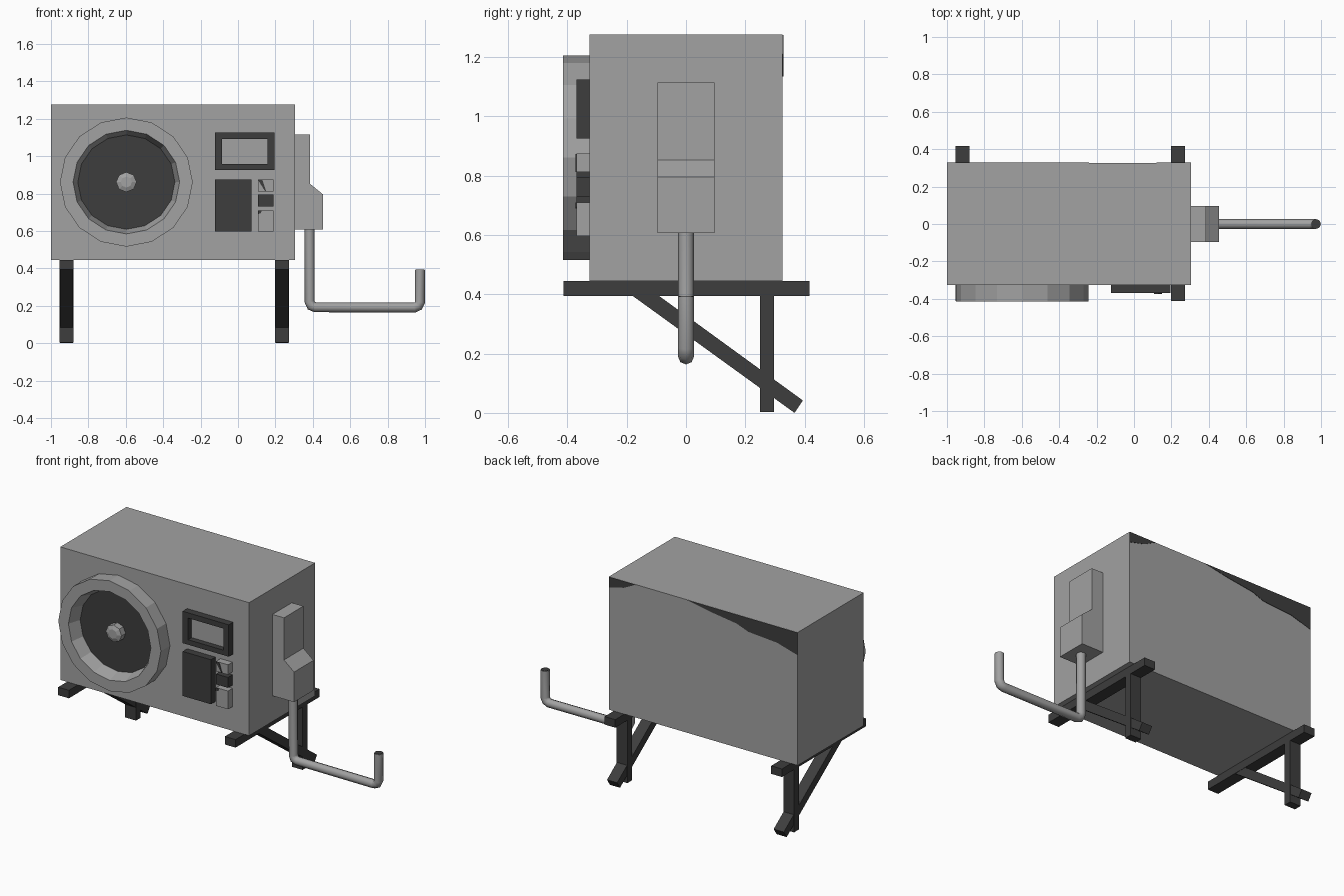
import bpy, bmesh, math
from mathutils import Vector

if "Cube" in bpy.data.objects:
    bpy.data.objects.remove(bpy.data.objects["Cube"])


def material(name, value):
    m = bpy.data.materials.new(name)
    m.diffuse_color = (value, value, value, 1)
    m.use_nodes = True
    m.node_tree.nodes["Principled BSDF"].inputs["Base Color"].default_value = m.diffuse_color
    return m


GREY = material("light grey metal", 0.36)
DARK = material("dark metal", 0.047)


def finish(name, bm, mat):
    bmesh.ops.recalc_face_normals(bm, faces=bm.faces)
    me = bpy.data.meshes.new(name)
    bm.to_mesh(me)
    bm.free()
    me.materials.append(mat)
    ob = bpy.data.objects.new(name, me)
    bpy.context.collection.objects.link(ob)
    return ob


def prism(name, points, axis, lo, hi, mat):
    """Extrude a 2D profile along an axis: 'x' takes (y, z), 'y' takes (x, z)."""
    def put(p, d):
        return (d, p[0], p[1]) if axis == "x" else (p[0], d, p[1])
    bm = bmesh.new()
    a = [bm.verts.new(put(p, lo)) for p in points]
    b = [bm.verts.new(put(p, hi)) for p in points]
    bm.faces.new(a)
    bm.faces.new(b[::-1])
    for i in range(len(a)):
        j = (i + 1) % len(a)
        bm.faces.new((a[i], a[j], b[j], b[i]))
    return finish(name, bm, mat)


def box(name, x, y, z, mat):
    return prism(name, [(x[0], z[0]), (x[1], z[0]), (x[1], z[1]), (x[0], z[1])], "y", *y, mat)


def lathe(name, profile, sides, mat, cap=False):
    """Revolve (radius, y) points about the fan axis, slightly flattened in z."""
    bm = bmesh.new()
    rings = []
    for r, y in profile:
        rings.append([bm.verts.new((-0.597 + r * math.cos(t), y, 0.861 + 0.972 * r * math.sin(t)))
                      for t in (2 * math.pi * i / sides for i in range(sides))])
    for p, q in zip(rings, rings[1:]):
        for i in range(sides):
            j = (i + 1) % sides
            bm.faces.new((p[i], p[j], q[j], q[i]))
    if cap:
        bm.faces.new(rings[-1])
    return finish(name, bm, mat)


# Main housing
box("housing", (-1, 0.305), (-0.326, 0.326), (0.445, 1.276), GREY)

# Dark worn patches along the upper back edge
prism("back_patch_long", [(-0.24, 1.275), (-0.4, 1.245), (-0.58, 1.22), (-0.66, 1.19),
                          (-0.86, 1.175), (-1, 1.135), (-1, 1.275)], "y", 0.325, 0.328, DARK)
prism("back_patch_short", [(0.304, 1.275), (0.304, 1.21), (0.2, 1.235), (0.12, 1.275)],
      "y", 0.325, 0.328, DARK)

# Fan: raised ring, dark recessed disc and hub
lathe("fan_ring", [(0.355, -0.32), (0.355, -0.415), (0.285, -0.415), (0.258, -0.33)], 16, GREY)
lathe("fan_disc", [(0.268, -0.325), (0.268, -0.335)], 16, DARK, cap=True)
lathe("fan_hub", [(0.055, -0.33), (0.055, -0.375), (0.03, -0.385)], 8, GREY, cap=True)

# Display: four-sided dark frame around a recessed screen
YF = (-0.37, -0.32)
box("display_frame_top", (-0.123, 0.195), YF, (1.092, 1.125), DARK)
box("display_frame_bottom", (-0.123, 0.195), YF, (0.926, 0.957), DARK)
box("display_frame_left", (-0.123, -0.086), YF, (0.957, 1.092), DARK)
box("display_frame_right", (0.159, 0.195), YF, (0.957, 1.092), DARK)
box("display_screen", (-0.086, 0.159), (-0.335, -0.32), (0.957, 1.092), GREY)

# Control panel and buttons
box("control_panel", (-0.123, 0.072), YF, (0.596, 0.874), DARK)
for name, z, mat in (("top", (0.812, 0.874), GREY), ("middle", (0.73, 0.795), DARK),
                     ("bottom", (0.596, 0.71), GREY)):
    box(name + "_button", (0.107, 0.19), YF, z, mat)
for name, pts in (("top", [(0.107, 0.873), (0.13, 0.873), (0.15, 0.813), (0.145, 0.812)]),
                  ("bottom", [(0.107, 0.709), (0.127, 0.709), (0.122, 0.695), (0.107, 0.69)])):
    prism(name + "_button_patch", pts, "y", -0.373, -0.369, DARK)

# Stepped valve cover on the right side
prism("valve_cover", [(0.3, 0.607), (0.455, 0.607), (0.455, 0.795), (0.385, 0.852),
                      (0.385, 1.115), (0.3, 1.115)], "y", -0.096, 0.096, GREY)

# Eight-sided bent pipe
path = [(0.383, 0.63), (0.383, 0.222), (0.392, 0.2), (0.413, 0.192),
        (0.942, 0.19), (0.964, 0.199), (0.973, 0.22), (0.973, 0.392)]
cu = bpy.data.curves.new("pipe", "CURVE")
cu.dimensions = "3D"
cu.bevel_depth = 0.027
cu.bevel_resolution = 2
cu.use_fill_caps = True
sp = cu.splines.new("POLY")
sp.points.add(len(path) - 1)
for p, (x, z) in zip(sp.points, path):
    p.co = (x, 0, z, 1)
pipe = bpy.data.objects.new("pipe", cu)
bpy.context.collection.objects.link(pipe)
cu.materials.append(GREY)
bpy.context.view_layer.objects.active = pipe
pipe.select_set(True)
bpy.ops.object.convert(target="MESH")

# Dark opening at the pipe's end
bm = bmesh.new()
bmesh.ops.create_cone(bm, cap_ends=True, segments=8, radius1=0.024, radius2=0.024, depth=0.004)
bmesh.ops.translate(bm, verts=bm.verts, vec=Vector((0.973, 0, 0.392)))
finish("pipe_opening", bm, DARK)

# Two wall brackets: rail, post and diagonal brace
for side, x in (("left", -0.917), ("right", 0.235)):
    box(side + "_rail", (x - 0.037, x + 0.037), (-0.413, 0.416), (0.395, 0.445), DARK)
    box(side + "_post", (x - 0.037, x + 0.037), (0.249, 0.296), (0.003, 0.4), DARK)
    prism(side + "_brace", [(0.366, 0), (0.394, 0.042), (-0.133, 0.425), (-0.222, 0.425)],
          "x", x - 0.035, x + 0.035, DARK)
